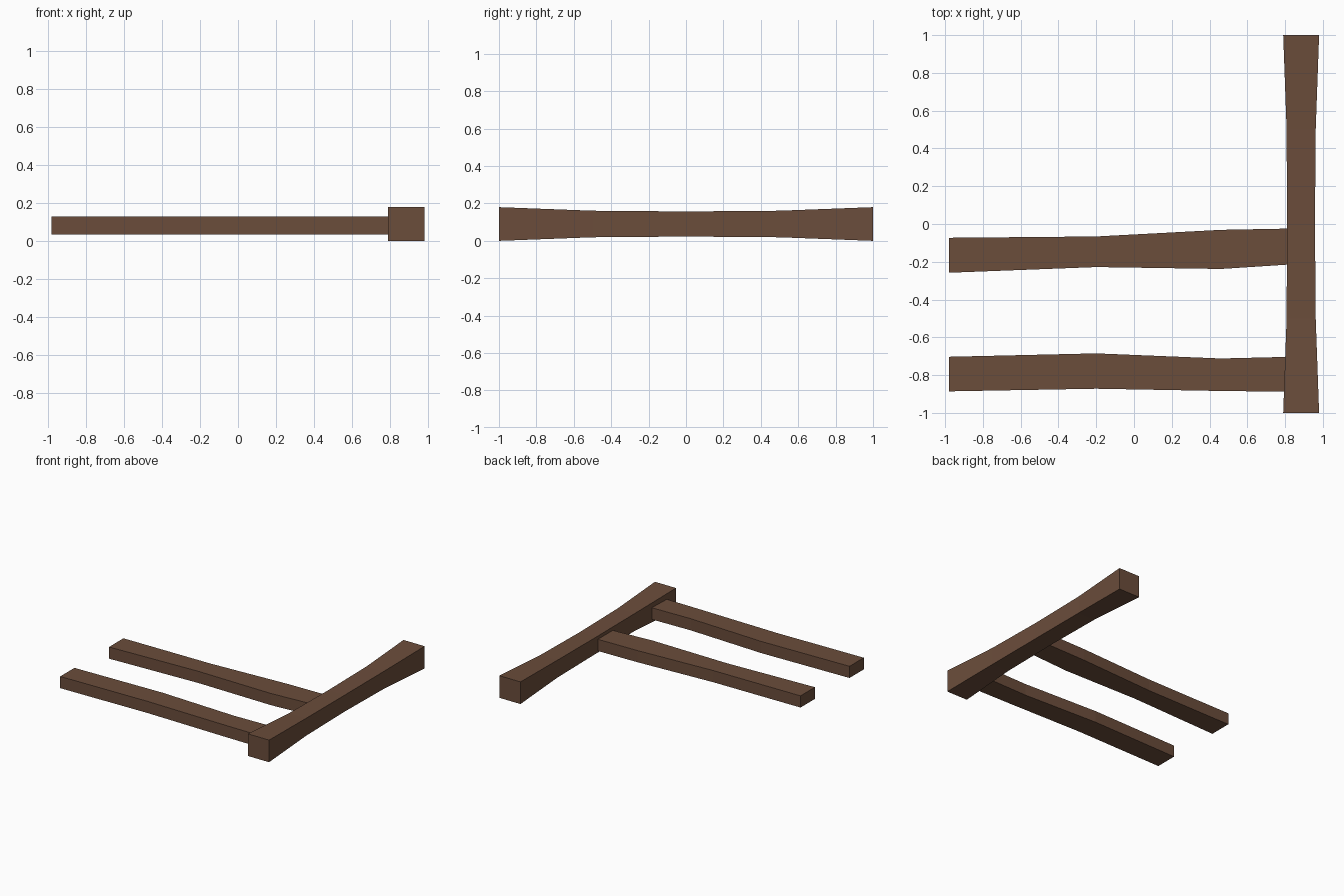
import bpy, bmesh

if "Cube" in bpy.data.objects:
    bpy.data.objects.remove(bpy.data.objects["Cube"])

wood = bpy.data.materials.new("brown wood")
wood.diffuse_color = (0.147, 0.074, 0.044, 1)
wood.use_nodes = True
wood.node_tree.nodes["Principled BSDF"].inputs["Base Color"].default_value = wood.diffuse_color


def loft(name, rings):
    """Join a row of four-corner cross-sections into a closed beam."""
    bm = bmesh.new()
    loops = [[bm.verts.new(p) for p in ring] for ring in rings]
    for a, b in zip(loops, loops[1:]):
        for i in range(4):
            j = (i + 1) % 4
            bm.faces.new((a[i], a[j], b[j], b[i]))
    bm.faces.new(loops[0])
    bm.faces.new(loops[-1])
    bmesh.ops.recalc_face_normals(bm, faces=bm.faces)
    mesh = bpy.data.meshes.new(name)
    bm.to_mesh(mesh)
    bm.free()
    mesh.materials.append(wood)
    obj = bpy.data.objects.new(name, mesh)
    bpy.context.collection.objects.link(obj)


# Long beam along y, waisted in the middle: (y, x min, x max, half height)
beam = [(-1, .79, .98, .09), (-.5, .808, .962, .071), (0, .81, .958, .067),
        (.5, .808, .962, .071), (1, .79, .98, .09)]
loft("main_beam", [[(x0, y, .09 - h), (x1, y, .09 - h), (x1, y, .09 + h), (x0, y, .09 + h)]
                   for y, x0, x1, h in beam])

# Two uneven side planks along x: (x, y min, y max)
planks = {
    "middle_plank": [(-.98, -.258, -.073), (-.2, -.228, -.066), (.46, -.238, -.031), (.83, -.214, -.024)],
    "end_plank": [(-.98, -.886, -.703), (-.2, -.872, -.685), (.46, -.884, -.712), (.83, -.888, -.703)],
}
for name, stations in planks.items():
    loft(name, [[(x, y0, .035), (x, y1, .035), (x, y1, .13), (x, y0, .13)]
                for x, y0, y1 in stations])
